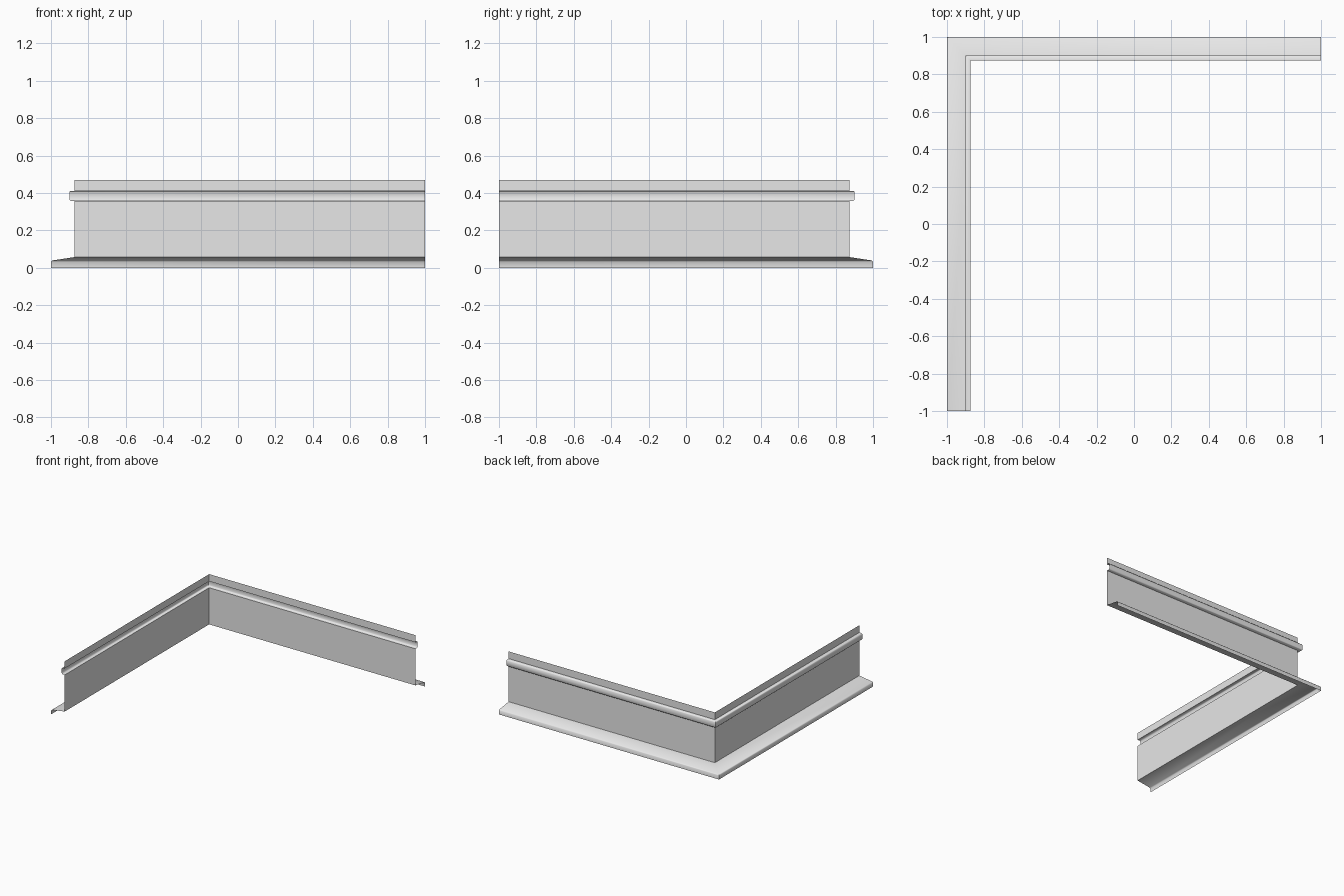
import bpy
import bmesh
import math

cube = bpy.data.objects.get("Cube")
if cube:
    bpy.data.objects.remove(cube, do_unlink=True)

# One plain grey for the whole sheet
grey = bpy.data.materials.new("light_grey")
grey.use_nodes = True
colour = (0.8, 0.8, 0.8, 1.0)
grey.diffuse_color = colour
grey.node_tree.nodes["Principled BSDF"].inputs["Base Color"].default_value = colour

# Cross-section of the folded sheet: (distance in from the outer edge, height)
WALL = 0.125
profile = [
    (0.0, 0.0), (0.0, 0.032), (0.007, 0.039),          # drip lip
    (WALL, 0.057), (WALL, 0.358),                      # sloped flange, upright
    (0.104, 0.358), (0.098, 0.365),                    # bead, lower corner
    (0.098, 0.404), (0.104, 0.411),                    # bead, upper corner
    (WALL, 0.411), (WALL, 0.47),                       # top strip
]


def mitred_sheet(name, section):
    """Sweep an open section along two walls that meet in a mitred corner."""
    bm = bmesh.new()
    rows = []
    for d, z in section:
        path = [(-1 + d, -1), (-1 + d, 1 - d), (1, 1 - d)]
        rows.append([bm.verts.new((x, y, z)) for x, y in path])
    for low, high in zip(rows, rows[1:]):
        for i in range(2):
            # Winding keeps the normals on the outer side of the corner
            bm.faces.new((low[i], high[i], high[i + 1], low[i + 1]))
    mesh = bpy.data.meshes.new(name)
    bm.to_mesh(mesh)
    bm.free()
    obj = bpy.data.objects.new(name, mesh)
    bpy.context.collection.objects.link(obj)
    mesh.materials.append(grey)
    return obj


# Corner flashing with a back wall and a right wall
flashing = mitred_sheet("corner_flashing", profile)
bpy.ops.object.select_all(action="DESELECT")
flashing.select_set(True)
bpy.context.view_layer.objects.active = flashing
bpy.ops.object.shade_smooth_by_angle(angle=math.radians(50))
